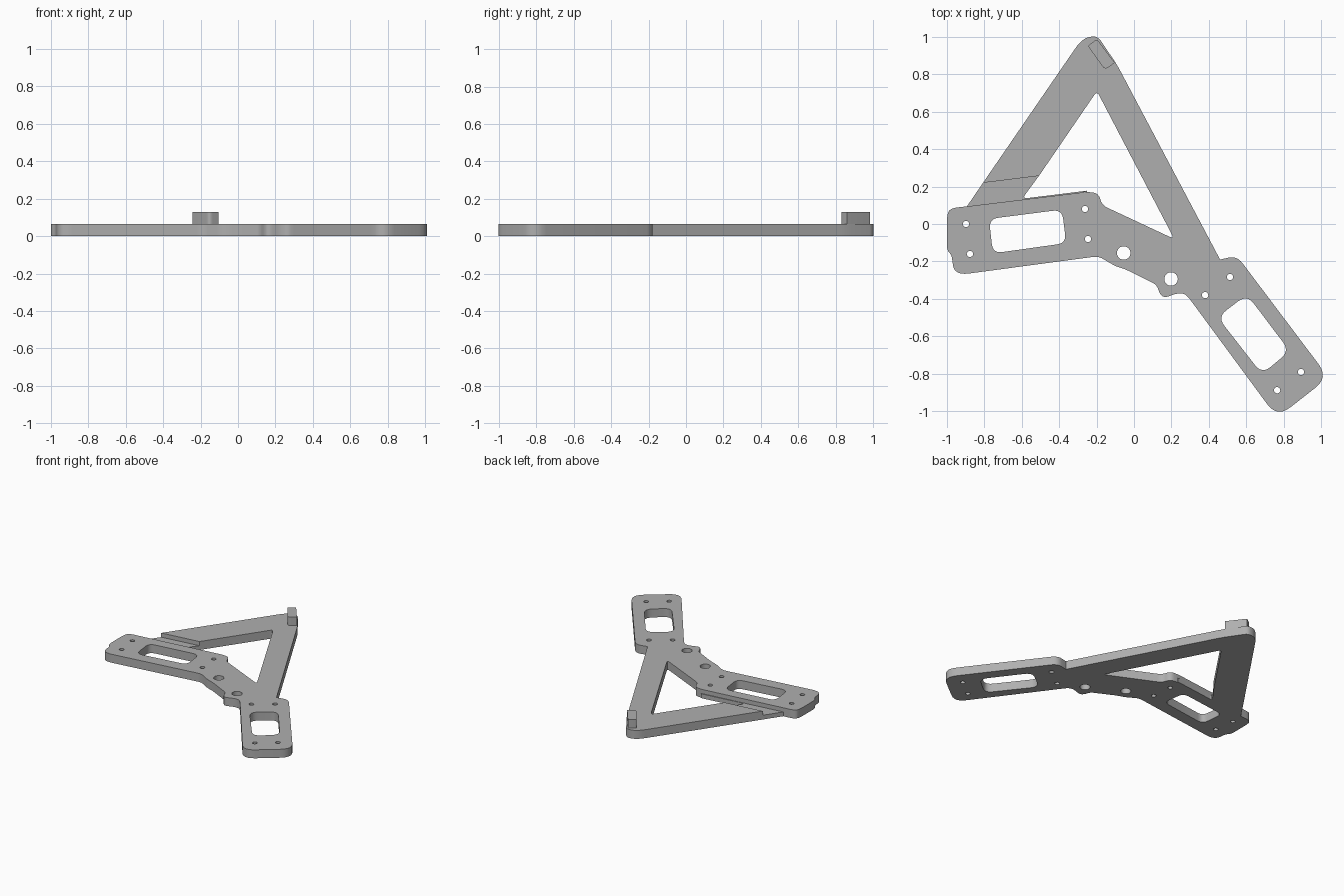
import bpy, bmesh, math
from mathutils import Vector

if "Cube" in bpy.data.objects:
    bpy.data.objects.remove(bpy.data.objects["Cube"])

T = 0.065      # plate thickness
FLOOR = 0.033  # lowered strip thickness

grey = bpy.data.materials.new("light grey")
grey.diffuse_color = (0.43, 0.43, 0.43, 1)
grey.use_nodes = True
grey.node_tree.nodes["Principled BSDF"].inputs["Base Color"].default_value = grey.diffuse_color


def rounded(corners, steps=6):
    """Corner list (x, y, tangent length) to a loop with rounded corners."""
    pts = []
    n = len(corners)
    for i, (x, y, r) in enumerate(corners):
        c = Vector((x, y))
        if r == 0:
            pts.append(c)
            continue
        a = Vector(corners[i - 1][:2]) - c
        b = Vector(corners[(i + 1) % n][:2]) - c
        p = c + a.normalized() * min(r, a.length * 0.49)
        q = c + b.normalized() * min(r, b.length * 0.49)
        for k in range(steps + 1):
            t = k / steps
            pts.append(p * (1 - t) ** 2 + c * 2 * t * (1 - t) + q * t ** 2)
    return pts


def circle(x, y, r, n=20):
    return [Vector((x + r * math.cos(2 * math.pi * k / n),
                    y + r * math.sin(2 * math.pi * k / n))) for k in range(n)]


def slab(name, loops, z0, z1):
    """Filled outline with holes, extruded from z0 to z1."""
    cu = bpy.data.curves.new(name, 'CURVE')
    cu.dimensions = '2D'
    cu.fill_mode = 'BOTH'
    cu.extrude = (z1 - z0) / 2
    for pts in loops:
        s = cu.splines.new('POLY')
        s.points.add(len(pts) - 1)
        for sp, p in zip(s.points, pts):
            sp.co = (p.x, p.y, 0, 1)
        s.use_cyclic_u = True
    ob = bpy.data.objects.new(name, cu)
    bpy.context.collection.objects.link(ob)
    bpy.ops.object.select_all(action='DESELECT')
    ob.select_set(True)
    bpy.context.view_layer.objects.active = ob
    bpy.ops.object.convert(target='MESH')
    ob = bpy.context.object
    ob.name = name
    bm = bmesh.new()
    bm.from_mesh(ob.data)
    bmesh.ops.remove_doubles(bm, verts=bm.verts, dist=0.0005)
    bmesh.ops.translate(bm, verts=bm.verts, vec=(0, 0, (z0 + z1) / 2))
    bmesh.ops.recalc_face_normals(bm, faces=bm.faces)
    bm.to_mesh(ob.data)
    bm.free()
    ob.data.materials.clear()
    ob.data.materials.append(grey)
    bpy.ops.object.shade_smooth_by_angle(angle=math.radians(30))
    return ob


# Full-height plate: left mount, triangular brace, right mount
outline = rounded([
    (-0.98, 0.085, 0.05), (-0.893, 0.094, 0), (-0.25, 0.172, 0.04),
    (-0.19, 0.165, 0.04), (-0.17, 0.10, 0.03),
    (0.215, -0.08, 0.03), (-0.198, 0.71, 0.025),       # inside of the brace
    (-0.508, 0.257, 0), (-0.807, 0.22, 0),             # edge of lowered strip
    (-0.275, 0.995, 0.07), (-0.195, 1.005, 0.03), (-0.09, 0.85, 0.04),
    (0.46, -0.19, 0), (0.55, -0.17, 0.05),             # right mount
    (1.04, -0.82, 0.09), (0.765, -1.035, 0.09),
    (0.275, -0.37, 0.04), (0.225, -0.372, 0.02),
    (0.15, -0.40, 0.06), (0.12, -0.325, 0.02),         # bulges on the lower edge
    (-0.05, -0.24, 0.03), (-0.10, -0.225, 0.02),
    (-0.19, -0.172, 0.03), (-0.96, -0.275, 0.08),
    (-0.975, -0.165, 0.02), (-1.0, -0.14, 0.03), (-1.0, 0.05, 0.05)])

left_window = rounded([(-0.775, 0.027, 0.05), (-0.385, 0.077, 0.05),
                       (-0.362, -0.102, 0.05), (-0.754, -0.157, 0.05)])
right_window = rounded([(0.604, -0.377, 0.06), (0.446, -0.497, 0.06),
                        (0.684, -0.802, 0.06), (0.832, -0.679, 0.06)])

screws = [(-0.898, 0.0), (-0.877, -0.16), (-0.262, 0.08), (-0.246, -0.08),
          (0.513, -0.283), (0.38, -0.38), (0.893, -0.791), (0.765, -0.888)]
holes = [circle(x, y, 0.017, 14) for x, y in screws]
holes += [circle(x, y, 0.036, 24) for x, y in [(-0.055, -0.155), (0.198, -0.294)]]

slab("bracket_plate", [outline, left_window, right_window] + holes, 0, T)

# Lowered strip joining the brace to the left mount
strip = rounded([(-0.893, 0.094, 0), (-0.807, 0.22, 0), (-0.508, 0.257, 0),
                 (-0.598, 0.135, 0.03), (-0.25, 0.178, 0), (-0.25, 0.172, 0)])
slab("lowered_strip", [strip], 0, FLOOR)

# Upright stop block at the tip of the brace
block = rounded([(-0.247, 0.952, 0.01), (-0.198, 0.988, 0.01),
                 (-0.103, 0.862, 0), (-0.155, 0.823, 0.025)])
slab("stop_block", [block], T - 0.005, 0.13)
